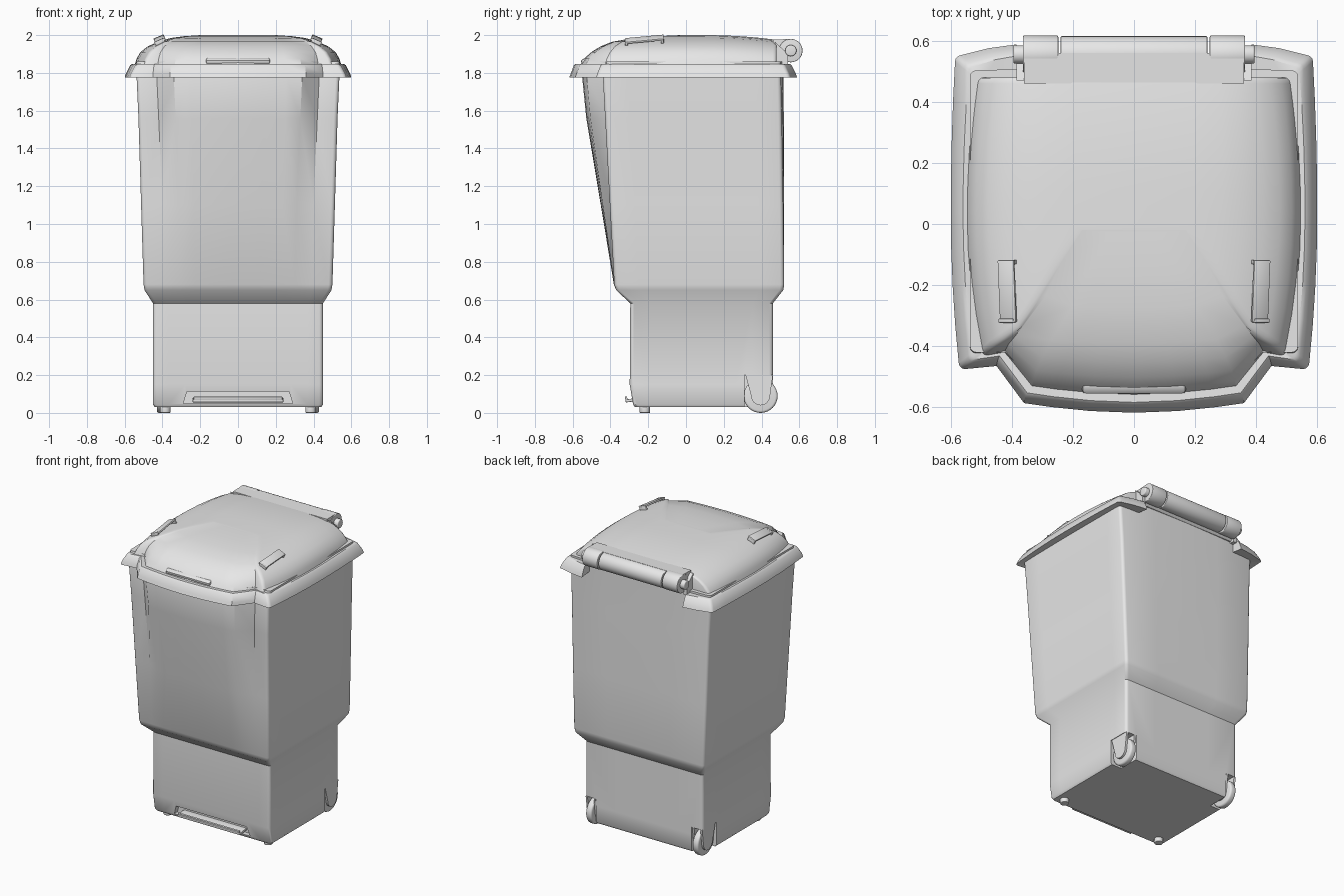
import bpy, bmesh
from math import pi, sin, cos
from mathutils import Matrix, Euler

cube = bpy.data.objects.get("Cube")
if cube:
    bpy.data.objects.remove(cube, do_unlink=True)

grey = bpy.data.materials.new("light_grey_plastic")
grey.use_nodes = True
grey.diffuse_color = (0.8, 0.8, 0.8, 1)
grey.node_tree.nodes["Principled BSDF"].inputs["Base Color"].default_value = (0.8, 0.8, 0.8, 1)
parts = []


def finish(name, bm):
    bmesh.ops.recalc_face_normals(bm, faces=bm.faces)
    mesh = bpy.data.meshes.new(name)
    bm.to_mesh(mesh)
    bm.free()
    mesh.materials.append(grey)
    obj = bpy.data.objects.new(name, mesh)
    bpy.context.collection.objects.link(obj)
    parts.append(obj)
    return obj


def box(name, loc, size, rot=(0, 0, 0), bevel=0.0):
    bm = bmesh.new()
    bmesh.ops.create_cube(bm, size=1)
    bmesh.ops.scale(bm, vec=size, verts=bm.verts)
    if bevel:
        bmesh.ops.bevel(bm, geom=bm.edges[:], offset=bevel, segments=2, affect='EDGES', profile=0.5)
    bm.transform(Matrix.Translation(loc) @ Euler(rot).to_matrix().to_4x4())
    return finish(name, bm)


def cylinder(name, loc, radius, length, axis='X', bevel=0.0):
    bm = bmesh.new()
    bmesh.ops.create_cone(bm, cap_ends=True, segments=32, radius1=radius, radius2=radius, depth=length)
    if bevel:
        rims = [e for e in bm.edges if abs(e.verts[0].co.z - e.verts[1].co.z) < 1e-5]
        bmesh.ops.bevel(bm, geom=rims, offset=bevel, segments=3, affect='EDGES', profile=0.5)
    turn = Matrix.Rotation(pi / 2, 4, 'Y') if axis == 'X' else Matrix()
    bm.transform(Matrix.Translation(loc) @ turn)
    return finish(name, bm)


def prism(name, points, direction):
    bm = bmesh.new()
    face = bm.faces.new([bm.verts.new(p) for p in points])
    new = bmesh.ops.extrude_face_region(bm, geom=[face])["geom"]
    bmesh.ops.translate(bm, vec=direction, verts=[v for v in new if isinstance(v, bmesh.types.BMVert)])
    return finish(name, bm)


def outline(w, yb, yf, bulge, bx, tf=0.0, tb=0.0, drop=0.0, r=0.02, x0=0.0):
    """Left half of a plan outline, from the back middle round to the front middle."""
    cb, steps = yb - drop, [k * pi / 6 for k in range(4)]
    pts = [(x0, yb), (x0 + (w - tb - r - x0) * 0.5, yb - drop * 0.35)]
    pts += [(w - tb - r + r * sin(a), cb - r + r * cos(a)) for a in steps]
    for k in range(1, 8):
        t = k / 8
        pull = tb * (1 - 2 * t) ** 2 if t < 0.5 else tf * (2 * t - 1) ** 2
        pts.append((w - pull, cb - r + (yf - cb + 2 * r) * t))
    pts += [(w - tf - r + r * cos(a), yf + r - r * sin(a)) for a in steps]
    pts += [(bx + 0.09, yf + 0.01 * (bulge > 0.01)), (bx, yf - 0.78 * bulge),
            (bx * 0.75, yf - 0.87 * bulge), (bx * 0.4, yf - 0.96 * bulge), (0, yf - bulge)]
    return pts


def loft(name, rings, closed=True, tidy=None):
    """Skin mirrored outlines; cap the ends, or join last to first for an open band."""
    bm = bmesh.new()
    rows = []
    for z, half in rings:
        put = lambda x, y: bm.verts.new((x, y, tidy(y, z) if tidy else z))
        left = [put(x, y) for x, y in half]
        right = [left[i] if x < 1e-6 else put(-x, y) for i, (x, y) in enumerate(half)]
        rows.append((left, right))
    pairs = list(zip(rows, rows[1:]))
    if not closed:
        pairs.append((rows[-1], rows[0]))
    for a, b in pairs:
        for side in (0, 1):
            for i in range(len(a[0]) - 1):
                bm.faces.new((a[side][i], a[side][i + 1], b[side][i + 1], b[side][i]))
    if closed:
        for left, right in (rows[0], rows[-1]):
            for i in range(len(left) - 1):
                quad = dict.fromkeys((left[i], left[i + 1], right[i + 1], right[i]))
                bm.faces.new(list(quad))
    else:
        for side in (0, 1):
            bm.faces.new([row[side][0] for row in rows])
    return finish(name, bm)


def cut(target, cutter):
    mod = target.modifiers.new("cut", 'BOOLEAN')
    mod.operation, mod.solver, mod.object = 'DIFFERENCE', 'EXACT', cutter
    bpy.context.view_layer.objects.active = target
    bpy.ops.object.modifier_apply(modifier=mod.name)
    parts.remove(cutter)
    bpy.data.objects.remove(cutter, do_unlink=True)


# Bin body: narrow base, sloped step, tapered upper with a bulging front
body = loft("bin_body", [
    (0.03, outline(0.44, 0.45, -0.27, 0.0, 0.28)),
    (0.045, outline(0.45, 0.46, -0.28, 0.0, 0.28)),
    (0.15, outline(0.45, 0.46, -0.298, 0.0, 0.28)),
    (0.58, outline(0.45, 0.46, -0.295, 0.0, 0.28)),
    (0.65, outline(0.495, 0.515, -0.37, 0.0, 0.3)),
    (0.68, outline(0.5, 0.52, -0.38, 0.002, 0.3)),
    (1.1, outline(0.513, 0.52, -0.403, 0.048, 0.31, drop=0.005)),
    (1.56, outline(0.527, 0.518, -0.428, 0.1, 0.33, drop=0.01)),
    (1.78, outline(0.537, 0.515, -0.44, 0.11, 0.34, drop=0.012)),
    (1.86, outline(0.537, 0.515, -0.42, 0.11, 0.34, drop=0.012)),
])

# Wheel pockets and pedal recess
for s in (1, -1):
    cut(body, box("pocket_cutter", (s * 0.48, 0.455, 0.05), (0.23, 0.29, 0.3)))
cut(body, prism("recess_cutter", [(-0.29, -0.35, 0.05), (0.29, -0.35, 0.05),
                                  (0.27, -0.35, 0.112), (-0.27, -0.35, 0.112)], (0, 0.1, 0)))

# Pedal with a raised lip
box("pedal", (0, -0.28, 0.068), (0.48, 0.08, 0.016), (0.12, 0, 0), 0.004)
box("pedal_lip", (0, -0.315, 0.072), (0.47, 0.012, 0.03), (0.3, 0, 0), 0.004)

# Lid rim, open at the back for the hinge
loft("lid_rim", [
    (1.775, outline(0.6, 0.588, -0.475, 0.143, 0.36, 0.026, 0.014, 0.035, 0.02, 0.385)),
    (1.795, outline(0.594, 0.582, -0.47, 0.141, 0.36, 0.026, 0.014, 0.035, 0.02, 0.385)),
    (1.84, outline(0.572, 0.56, -0.452, 0.142, 0.355, 0.028, 0.016, 0.033, 0.02, 0.385)),
    (1.848, outline(0.56, 0.55, -0.442, 0.142, 0.35, 0.03, 0.018, 0.033, 0.02, 0.385)),
    (1.845, outline(0.53, 0.47, -0.41, 0.12, 0.33, 0.03, 0.02, 0.0, 0.02, 0.385)),
    (1.79, outline(0.53, 0.47, -0.42, 0.12, 0.33, 0.02, 0.01, 0.0, 0.02, 0.385)),
], closed=False)


# Lid dome, falling slightly towards the back
def sag(y, z):
    return z - 0.025 * max(0, min(1, (y - 0.1) / 0.38)) ** 2 * (z - 1.84) / 0.16


loft("lid_dome", [
    (1.84, outline(0.548, 0.48, -0.432, 0.13, 0.335, 0.045, 0.028)),
    (1.875, outline(0.537, 0.48, -0.42, 0.12, 0.33, 0.045, 0.03)),
    (1.91, outline(0.517, 0.48, -0.402, 0.1, 0.32, 0.045, 0.035)),
    (1.94, outline(0.478, 0.48, -0.378, 0.075, 0.3, 0.04, 0.03)),
    (1.965, outline(0.425, 0.48, -0.34, 0.05, 0.27, 0.035, 0.02)),
    (1.985, outline(0.355, 0.48, -0.245, 0.03, 0.2, 0.025, 0.01)),
    (1.994, outline(0.29, 0.48, -0.14, 0.02, 0.15, 0.02, 0.005)),
    (2.0, outline(0.2, 0.48, -0.02, 0.01, 0.08, 0.01, 0.0)),
], tidy=sag)
box("lid_front_grip", (0, -0.535, 1.862), (0.34, 0.04, 0.03), (0.4, 0, 0), 0.012)

# Hinge flap and handle bar
prism("hinge_flap", [(-0.36, 0.46, 1.84), (-0.36, 0.515, 1.85), (-0.36, 0.56, 1.9),
                     (-0.36, 0.56, 1.979), (-0.36, 0.46, 1.977)], (0.72, 0, 0))
cylinder("handle_bar", (0, 0.555, 1.918), 0.06, 0.48, bevel=0.004)
for s, side in ((1, "left"), (-1, "right")):
    cylinder(side + "_hinge_collar", (s * 0.306, 0.555, 1.918), 0.062, 0.116, bevel=0.004)
    cylinder(side + "_hinge_pin", (s * 0.35, 0.555, 1.918), 0.03, 0.09, bevel=0.006)
    prism(side + "_hinge_gusset", [(s * 0.36, 0.47, 1.965), (s * 0.36, 0.54, 1.9),
                                   (s * 0.36, 0.54, 1.84), (s * 0.36, 0.47, 1.84)], (s * 0.025, 0, 0))

    # Strap loops on the lid
    tilt = (0.1, s * 0.4, 0)
    box(side + "_lid_loop", (s * 0.415, -0.22, 1.978), (0.058, 0.205, 0.012), tilt, 0.004)
    for y, z in ((-0.315, 1.958), (-0.125, 1.972)):
        box(side + "_loop_leg", (s * 0.413, y, z), (0.054, 0.014, 0.035), tilt, 0.003)

    # Rear wheels with forks
    cylinder(side + "_wheel", (s * 0.408, 0.395, 0.09), 0.09, 0.044, bevel=0.012)
    arc = [(0.395 + 0.05 * cos(a), 0.09 - 0.05 * sin(a)) for a in [k * pi / 8 for k in range(9)]]
    fork = [(0.315, 0.2), (0.46, 0.2)] + arc
    for x in (0.432, 0.37):
        prism(side + "_wheel_fork", [(s * x, y, z) for y, z in fork], (s * 0.014, 0, 0))

    # Front feet
    cylinder(side + "_foot", (s * 0.385, -0.218, 0.02), 0.028, 0.04, 'Z', 0.004)

# Smooth shading with crisp edges
bpy.ops.object.select_all(action='DESELECT')
for obj in parts:
    obj.select_set(True)
bpy.context.view_layer.objects.active = body
bpy.ops.object.shade_smooth_by_angle(angle=0.6)
